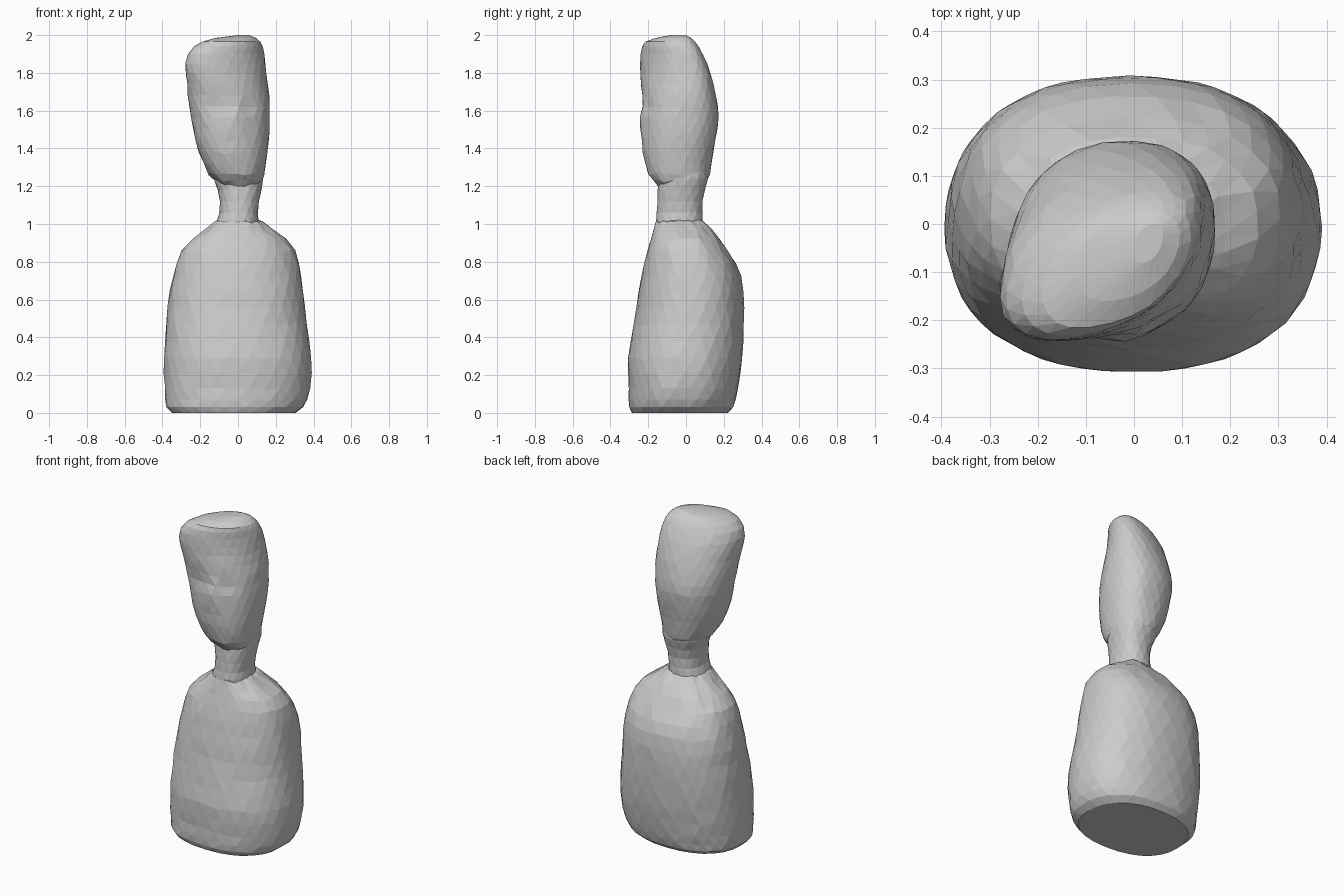
import bpy, bmesh, math, random
from math import cos, sin, pi, exp
random.seed(4)


def outline(n, power, skew, start):
    """Unit section stretched along its diagonal, then normalised to -1..1."""
    def point(a):
        u = math.copysign(abs(cos(a)) ** (2 / power), cos(a))
        v = math.copysign(abs(sin(a)) ** (2 / power), sin(a))
        return (u + skew * v, v + skew * u)
    dense = [point(2 * pi * i / 200) for i in range(200)]
    mx = max(p[0] for p in dense)
    my = max(p[1] for p in dense)
    pts = [point(2 * pi * (i + start) / n) for i in range(n)]
    return [(p[0] / mx, p[1] / my) for p in pts]


def loft(name, rows, n, power, jitter=0.0, shape=None):
    """Rows are z, x min, x max, y min, y max, skew; rings are staggered."""
    bm = bmesh.new()
    rings = []
    for k, (z, x0, x1, y0, y1, skew) in enumerate(rows):
        ring = []
        for u, v in outline(n, power, skew, 0.5 * (k % 2)):
            s = 1.004 + random.uniform(-jitter, jitter)
            x = (x0 + x1) / 2 + u * s * (x1 - x0) / 2
            y = (y0 + y1) / 2 + v * s * (y1 - y0) / 2
            zz = z
            if 0.1 < z < 1.9:
                zz += random.uniform(-jitter, jitter)
            if shape:
                y += shape(x, y, zz)
            ring.append(bm.verts.new((x, y, zz)))
        rings.append(ring)
    # Diamond-like triangles between staggered rings
    for k, (a, b) in enumerate(zip(rings, rings[1:])):
        for i in range(n):
            j = (i + 1) % n
            if k % 2 == 0:
                bm.faces.new((a[i], a[j], b[i]))
                bm.faces.new((a[j], b[j], b[i]))
            else:
                bm.faces.new((a[i], a[j], b[j]))
                bm.faces.new((a[i], b[j], b[i]))
    bm.faces.new(rings[0][::-1])
    bm.faces.new(rings[-1])
    bmesh.ops.recalc_face_normals(bm, faces=bm.faces[:])
    me = bpy.data.meshes.new(name)
    bm.to_mesh(me)
    bm.free()
    ob = bpy.data.objects.new(name, me)
    bpy.context.collection.objects.link(ob)
    return ob


# Torso: rounded bell with sloping shoulders
torso = [
    (0.00, -0.35, 0.305, -0.285, 0.22, 0),
    (0.03, -0.38, 0.345, -0.30, 0.25, 0),
    (0.07, -0.385, 0.365, -0.301, 0.262, 0),
    (0.13, -0.388, 0.38, -0.302, 0.274, 0),
    (0.21, -0.39, 0.387, -0.304, 0.286, 0),
    (0.29, -0.39, 0.385, -0.306, 0.296, 0),
    (0.38, -0.386, 0.375, -0.29, 0.302, 0),
    (0.47, -0.38, 0.362, -0.276, 0.306, 0),
    (0.56, -0.37, 0.352, -0.26, 0.306, 0),
    (0.64, -0.36, 0.345, -0.25, 0.303, 0),
    (0.72, -0.343, 0.335, -0.236, 0.292, 0),
    (0.79, -0.325, 0.323, -0.222, 0.265, 0),
    (0.86, -0.298, 0.303, -0.203, 0.222, 0),
    (0.92, -0.24, 0.257, -0.186, 0.18, 0),
    (0.97, -0.172, 0.19, -0.172, 0.137, 0),
    (1.01, -0.12, 0.13, -0.16, 0.10, 0),
    (1.025, -0.09, 0.09, -0.13, 0.07, 0),
]
loft("torso", torso, 28, 2.3, 0.007)

# Neck: narrow column flaring into the skull
neck = [
    (0.94, -0.13, 0.13, -0.165, 0.09, 0),
    (1.01, -0.115, 0.11, -0.16, 0.088, 0),
    (1.06, -0.098, 0.105, -0.155, 0.086, 0),
    (1.12, -0.097, 0.112, -0.152, 0.088, 0),
    (1.18, -0.107, 0.124, -0.15, 0.10, 0),
    (1.24, -0.13, 0.135, -0.145, 0.118, 0),
    (1.32, -0.14, 0.13, -0.12, 0.12, 0),
]
loft("neck", neck, 16, 2.3)


def face(x, y, z):
    """Nose, eye hollows, lips and brow pushed into the front of the head."""
    if y > -0.1:
        return 0

    def bump(cx, cz, rx, rz):
        return exp(-((x - cx) / rx) ** 2 - ((z - cz) / rz) ** 2)
    d = -0.014 * bump(-0.01, 1.54, 0.04, 0.07)
    d -= 0.006 * bump(-0.01, 1.40, 0.05, 0.03)
    d += 0.014 * bump(-0.10, 1.63, 0.05, 0.05)
    d += 0.014 * bump(0.07, 1.63, 0.04, 0.05)
    return d


# Head: tapered to the chin, leaning to the front left at the crown
head = [
    (1.20, -0.09, 0.10, -0.145, 0.08, 0),
    (1.23, -0.125, 0.128, -0.175, 0.11, 0),
    (1.265, -0.155, 0.138, -0.199, 0.125, 0),
    (1.32, -0.182, 0.147, -0.215, 0.135, 0.01),
    (1.38, -0.208, 0.156, -0.226, 0.145, 0.02),
    (1.44, -0.225, 0.162, -0.232, 0.156, 0.03),
    (1.50, -0.238, 0.167, -0.235, 0.166, 0.04),
    (1.56, -0.248, 0.168, -0.236, 0.172, 0.05),
    (1.62, -0.257, 0.167, -0.236, 0.168, 0.07),
    (1.68, -0.264, 0.165, -0.235, 0.158, 0.10),
    (1.74, -0.27, 0.157, -0.239, 0.145, 0.14),
    (1.80, -0.277, 0.149, -0.241, 0.128, 0.18),
    (1.85, -0.278, 0.145, -0.243, 0.112, 0.21),
    (1.90, -0.264, 0.139, -0.24, 0.088, 0.23),
    (1.94, -0.232, 0.13, -0.232, 0.066, 0.23),
    (1.965, -0.19, 0.118, -0.215, 0.048, 0.22),
    (1.985, -0.12, 0.095, -0.16, 0.028, 0.2),
    (2.00, 0.0, 0.06, -0.08, 0.0, 0.2),
]
loft("head", head, 24, 2.25, 0.007, face)
